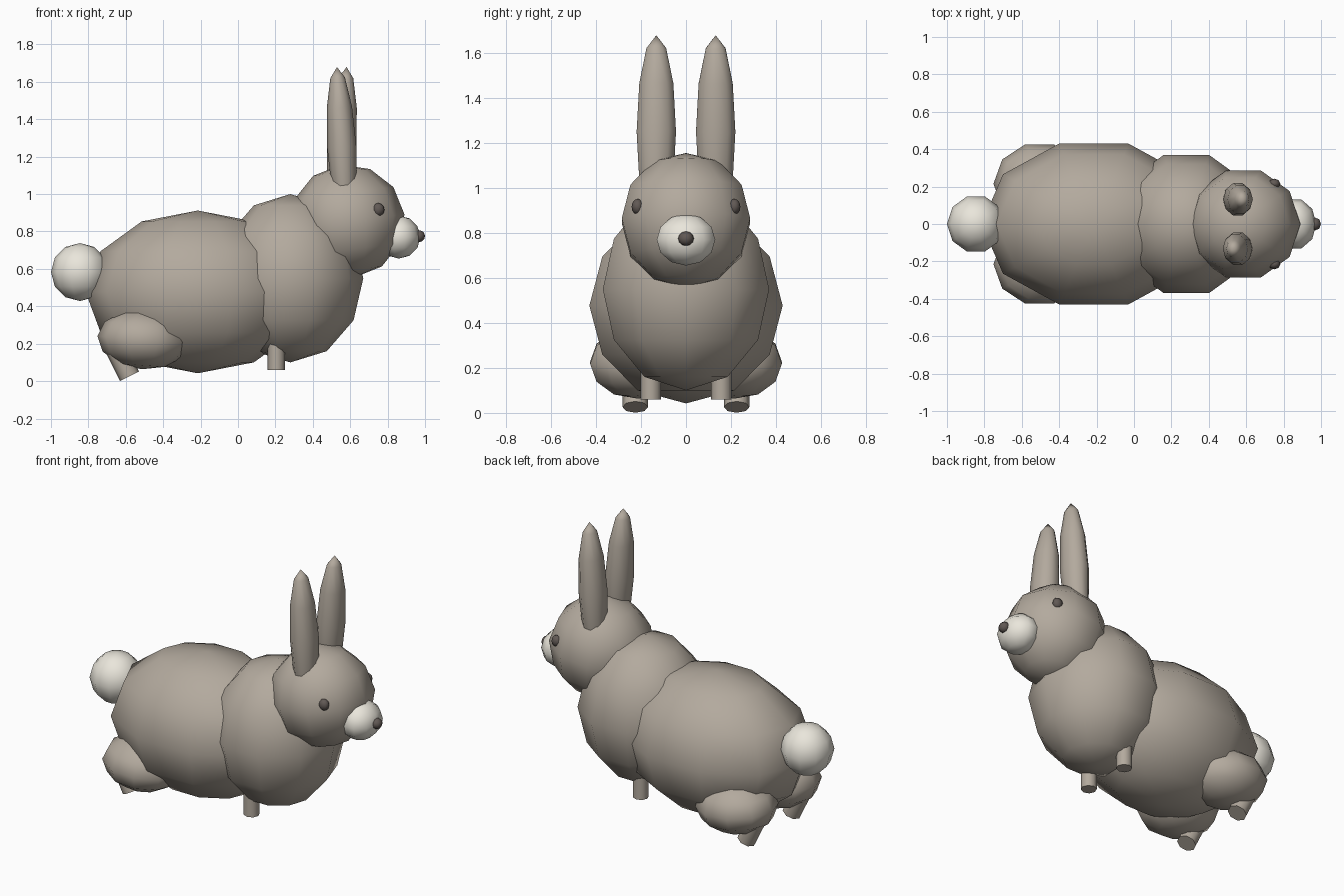
import bpy, bmesh, math
from mathutils import Matrix

if "Cube" in bpy.data.objects:
    bpy.data.objects.remove(bpy.data.objects["Cube"])


def material(name, rgb):
    m = bpy.data.materials.new(name)
    m.diffuse_color = (*rgb, 1)
    m.use_nodes = True
    m.node_tree.nodes["Principled BSDF"].inputs["Base Color"].default_value = m.diffuse_color
    return m


FUR = material("fur", (0.45, 0.40, 0.34))
PALE = material("pale_fur", (0.82, 0.79, 0.71))
DARK = material("dark", (0.12, 0.10, 0.09))


def finish(bm, name, loc, tilt, mat):
    me = bpy.data.meshes.new(name)
    bm.to_mesh(me)
    bm.free()
    me.materials.append(mat)
    ob = bpy.data.objects.new(name, me)
    ob.location = loc
    ob.rotation_euler = (0, tilt, 0)
    bpy.context.collection.objects.link(ob)
    return ob


def ellipsoid(name, loc, radii, mat=FUR, tilt=0, segments=10, rings=6):
    bm = bmesh.new()
    bmesh.ops.create_uvsphere(bm, u_segments=segments, v_segments=rings, radius=1)
    # first vertex column on the x axis
    shape = Matrix.Diagonal((*radii, 1)) @ Matrix.Rotation(math.pi / 2, 4, 'Z')
    bmesh.ops.transform(bm, matrix=shape, verts=bm.verts)
    for f in bm.faces:
        f.smooth = True
    return finish(bm, name, loc, tilt, mat)


def leg(name, bottom, radius, length, tilt=0):
    bm = bmesh.new()
    bmesh.ops.create_cone(bm, cap_ends=True, segments=8, radius1=radius,
                          radius2=radius, depth=length)
    bmesh.ops.translate(bm, vec=(0, 0, length / 2), verts=bm.verts)
    ob = finish(bm, name, bottom, tilt, FUR)
    bpy.ops.object.select_all(action='DESELECT')
    ob.select_set(True)
    bpy.context.view_layer.objects.active = ob
    bpy.ops.object.shade_smooth_by_angle(angle=math.radians(50))
    return ob


# Trunk and head
ellipsoid("body", (-0.215, 0, 0.477), (0.60, 0.452, 0.435))
ellipsoid("chest", (0.28, 0, 0.55), (0.39, 0.389, 0.45))
ellipsoid("head", (0.585, 0, 0.855), (0.307, 0.30, 0.303), tilt=-0.12)

# Face and tail
ellipsoid("snout", (0.86, 0, 0.77), (0.115, 0.137, 0.115), PALE)
ellipsoid("nose", (0.967, 0, 0.775), (0.033, 0.035, 0.032), DARK, segments=8)
ellipsoid("tail", (-0.845, 0, 0.583), (0.155, 0.155, 0.155), PALE)

# Paired parts
for side, label in ((-1, "right"), (1, "left")):
    ellipsoid(f"ear_{label}", (0.555, side * 0.132, 1.25),
              (0.078, 0.092, 0.43), tilt=side * 0.06)
    ellipsoid(f"eye_{label}", (0.75, side * 0.215, 0.917),
              (0.033, 0.027, 0.035), DARK, segments=8)
    ellipsoid(f"haunch_{label}", (-0.505, side * 0.215, 0.223),
              (0.247, 0.222, 0.16), tilt=0.07)
    leg(f"front_leg_{label}", (0.205, side * 0.157, 0.06), 0.046, 0.30)
    leg(f"hind_foot_{label}", (-0.58, side * 0.225, 0.026), 0.057, 0.17, tilt=-0.46)
